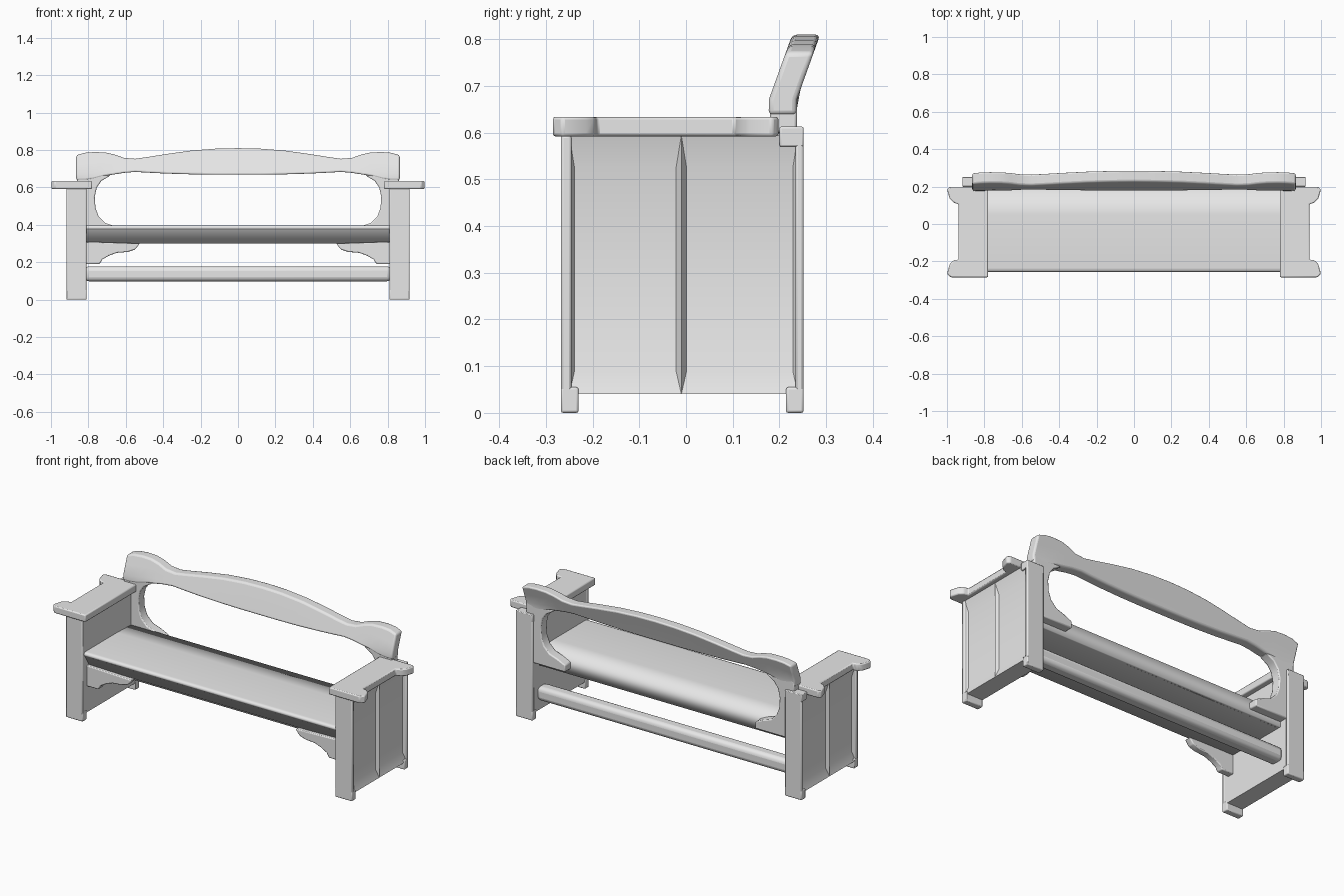
import bpy, bmesh
from mathutils import Vector

cube = bpy.data.objects.get("Cube")
if cube:
    bpy.data.objects.remove(cube, do_unlink=True)

GREY = bpy.data.materials.new("light grey")
GREY.use_nodes = True
GREY.diffuse_color = (0.8, 0.8, 0.8, 1)
GREY.node_tree.nodes["Principled BSDF"].inputs["Base Color"].default_value = GREY.diffuse_color


def finish(name, bm, bevel=0.0, segments=2, angle=0.7):
    """Turn a bmesh into a smooth-shaded object with softened edges."""
    bmesh.ops.recalc_face_normals(bm, faces=bm.faces)
    me = bpy.data.meshes.new(name)
    bm.to_mesh(me)
    bm.free()
    ob = bpy.data.objects.new(name, me)
    bpy.context.collection.objects.link(ob)
    me.materials.append(GREY)
    if bevel:
        mod = ob.modifiers.new("soft edges", "BEVEL")
        mod.width = bevel
        mod.segments = segments
        mod.limit_method = "ANGLE"
    bpy.ops.object.select_all(action="DESELECT")
    ob.select_set(True)
    bpy.context.view_layer.objects.active = ob
    bpy.ops.object.shade_smooth_by_angle(angle=angle)


def prism(name, pts, axis, lo, hi, bevel=0.0, segments=2, angle=0.7, caps=True):
    """Extrude a 2D profile along an axis; profile axes keep xyz order."""
    bm = bmesh.new()

    def place(p, d):
        c = list(p)
        c.insert(axis, d)
        return bm.verts.new(c)

    face = bm.faces.new([place(p, lo) for p in pts])
    new = bmesh.ops.extrude_face_region(bm, geom=[face])["geom"]
    move = Vector((0, 0, 0))
    move[axis] = hi - lo
    bmesh.ops.translate(bm, vec=move,
                        verts=[v for v in new if isinstance(v, bmesh.types.BMVert)])
    if not caps:
        bm.normal_update()
        ends = [f for f in bm.faces if abs(f.normal[axis]) > 0.9]
        bmesh.ops.delete(bm, geom=ends, context="FACES_ONLY")
    finish(name, bm, bevel, segments, angle)


def box(name, x, y, z, bevel=0.0, segments=2):
    pts = [(y[0], z[0]), (y[1], z[0]), (y[1], z[1]), (y[0], z[1])]
    prism(name, pts, 0, min(x), max(x), bevel, segments)


def end_wall(name, s):
    """Thick wall whose outer face has two sunk panels with sloped ends."""
    bm = bmesh.new()
    outer = []
    rows = [[bm.verts.new((s * x, y, z)) for y in (-0.25, -0.01, 0.24)]
            for x, z in ((0.812, 0.04), (0.914, 0.04), (0.914, 0.594), (0.812, 0.594))]
    for i in range(4):
        a, b = rows[i], rows[(i + 1) % 4]
        for j in range(2):
            f = bm.faces.new((a[j], a[j + 1], b[j + 1], b[j]))
            if i == 1:
                outer.append(f)
    for j in (0, 2):
        bm.faces.new([r[j] for r in rows])
    bmesh.ops.recalc_face_normals(bm, faces=bm.faces)
    bmesh.ops.inset_individual(bm, faces=outer, thickness=0.016, depth=-0.018)
    for f in outer:
        for v in f.verts:
            v.co.z = 0.09 if v.co.z < 0.3 else 0.525
    finish(name, bm)


# Outlines for the parts that come in pairs
arm_outline = [(0.78, -0.285), (0.98, -0.285), (1.0, -0.265), (0.985, -0.215),
               (0.965, -0.195), (0.938, -0.19), (0.938, 0.105), (0.965, 0.115),
               (0.985, 0.135), (1.0, 0.185), (0.985, 0.198), (0.78, 0.198)]
back_bracket = [(0.84, 0.33), (0.61, 0.33), (0.61, 0.37), (0.66, 0.393),
                (0.71, 0.41), (0.745, 0.445), (0.762, 0.49), (0.766, 0.55),
                (0.755, 0.6), (0.73, 0.635), (0.68, 0.665), (0.86, 0.67),
                (0.86, 0.6), (0.84, 0.6)]
seat_bracket = [(0.82, 0.19), (0.74, 0.19), (0.725, 0.215), (0.69, 0.235),
                (0.65, 0.25), (0.59, 0.255), (0.55, 0.268), (0.525, 0.3),
                (0.82, 0.31)]

for side, s in (("left", 1), ("right", -1)):
    def flip(pts):
        return [(s * a, b) for a, b in pts]

    # End frame: slim posts on wider feet, sunk-panel wall, armrest
    x = (s * 0.81, s * 0.918)
    box(side + "_front_post", x, (-0.268, -0.245), (0.02, 0.595), 0.006)
    box(side + "_back_post", x, (0.234, 0.252), (0.02, 0.6), 0.006)
    box(side + "_front_foot", x, (-0.268, -0.23), (0, 0.055), 0.005)
    box(side + "_back_foot", x, (0.214, 0.252), (0, 0.055), 0.005)
    box(side + "_back_post_cap", x, (0.2, 0.252), (0.57, 0.613), 0.004)
    end_wall(side + "_end_wall", s)
    prism(side + "_armrest", flip(arm_outline), 2, 0.592, 0.634, 0.006)
    # Curved brackets
    prism(side + "_back_bracket", flip(back_bracket), 1, 0.18, 0.238, 0.006)
    prism(side + "_seat_bracket", flip(seat_bracket), 1, -0.225, -0.185, 0.005)

# Seat: flat board with a rounded lip and soft rear edge over an undercut base
prism("seat_base", [(-0.2, 0.3), (0.18, 0.3), (0.18, 0.38), (-0.247, 0.376)],
      0, -0.82, 0.82, angle=1.2, caps=False)
prism("seat_board", [(-0.25, 0.375), (-0.257, 0.385), (-0.25, 0.395),
                     (-0.235, 0.397), (0.05, 0.397), (0.185, 0.392),
                     (0.19, 0.3), (0.172, 0.3), (0.172, 0.375)],
      0, -0.82, 0.82, angle=1.7, caps=False)

# Lower stretcher
box("stretcher", (-0.82, 0.82), (0.125, 0.205), (0.098, 0.178), 0.024, 3)

# Top rail: leaning loft through stations of (x, bottom, top)
half = [(0, 0.668, 0.81), (0.12, 0.668, 0.807), (0.25, 0.67, 0.797),
        (0.38, 0.674, 0.779), (0.48, 0.679, 0.763), (0.55, 0.683, 0.753),
        (0.61, 0.678, 0.758), (0.66, 0.67, 0.776), (0.71, 0.662, 0.787),
        (0.77, 0.645, 0.789), (0.82, 0.638, 0.785), (0.865, 0.638, 0.772)]
stations = [(-a, b, c) for a, b, c in reversed(half[1:])] + half
levels = (0, 0.25, 0.6, 1)
bm = bmesh.new()
rings = []
for x, zb, zt in stations:
    ring = []
    for sgn, order in ((-1, levels), (1, levels[::-1])):
        for t in order:
            z = zb + t * (zt - zb)
            y = 0.207 + max(0, z - 0.67) * 0.36 + sgn * 0.03
            ring.append(bm.verts.new((x, y, z)))
    rings.append(ring)
for a, b in zip(rings, rings[1:]):
    for i in range(len(a)):
        j = (i + 1) % len(a)
        bm.faces.new((a[i], a[j], b[j], b[i]))
bm.faces.new(rings[0])
bm.faces.new(rings[-1])
finish("top_rail", bm, 0.01, 3)
